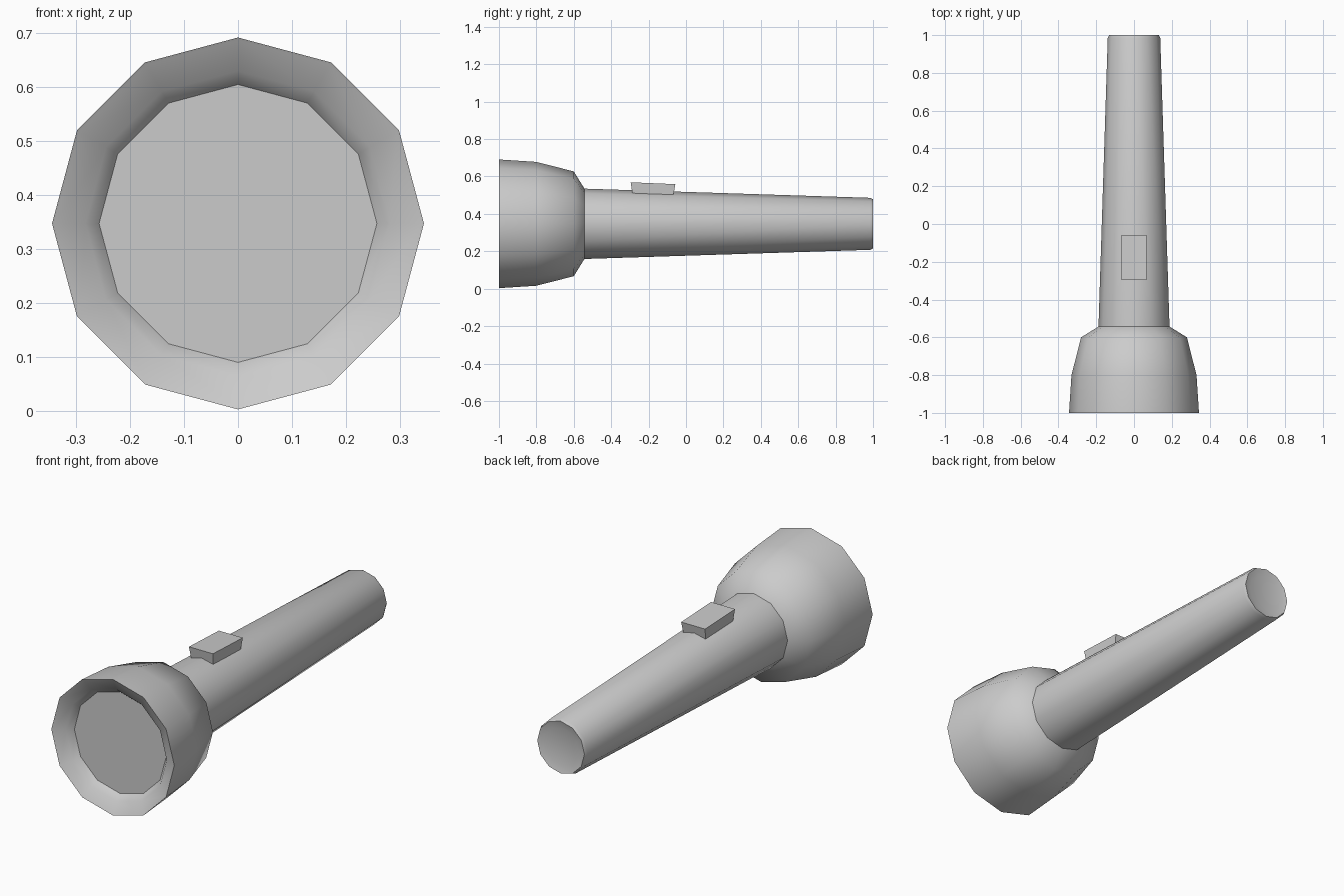
import bpy, bmesh, math

if "Cube" in bpy.data.objects:
    bpy.data.objects.remove(bpy.data.objects["Cube"])

AXIS_Z = 0.347
SIDES = 12


def finish(name, bm, angle=None):
    bmesh.ops.recalc_face_normals(bm, faces=bm.faces)
    me = bpy.data.meshes.new(name)
    bm.to_mesh(me)
    bm.free()
    ob = bpy.data.objects.new(name, me)
    bpy.context.collection.objects.link(ob)
    if angle:
        for p in me.polygons:
            p.use_smooth = True
        me.set_sharp_from_angle(angle=math.radians(angle))
    return ob


def lathe(name, profile, angle, cap_start=False, cap_end=False):
    """Turn (y, radius) points around the torch axis."""
    bm = bmesh.new()
    rings = []
    for y, r in profile:
        rings.append([bm.verts.new((r * math.cos(a), y, AXIS_Z + r * math.sin(a)))
                      for a in (2 * math.pi * i / SIDES for i in range(SIDES))])
    for a, b in zip(rings, rings[1:]):
        for i in range(SIDES):
            j = (i + 1) % SIDES
            bm.faces.new((a[i], a[j], b[j], b[i]))
    if cap_start:
        bm.faces.new(rings[0])
    if cap_end:
        bm.faces.new(rings[-1])
    return finish(name, bm, angle)


# Flared head: dished rim, outer shell, shoulder down to the handle
lathe("head", [(-0.94, 0.257), (-0.972, 0.282), (-0.997, 0.339), (-1.0, 0.344),
               (-0.8, 0.331), (-0.6, 0.28), (-0.543, 0.188)], 60)

# Flat lens closing the rim
bm = bmesh.new()
bm.faces.new([bm.verts.new((0.257 * math.cos(a), -0.94, AXIS_Z + 0.257 * math.sin(a)))
              for a in (-2 * math.pi * i / SIDES for i in range(SIDES))])
me = bpy.data.meshes.new("lens")
bm.to_mesh(me)
bm.free()
bpy.context.collection.objects.link(bpy.data.objects.new("lens", me))

# Tapered handle with chamfered, slightly dished end cap
lathe("handle", [(-0.543, 0.188), (0.985, 0.139), (1.0, 0.132), (0.99, 0.095)], 80,
      cap_end=True)

# Switch block: slightly flared towards the top, following the handle taper
bm = bmesh.new()
bmesh.ops.create_cube(bm, size=2)
for v in bm.verts:
    top, back = v.co.z > 0, v.co.y > 0
    v.co.x *= 0.067 if top else 0.062
    if top:
        v.co.y, v.co.z = (-0.057, 0.559) if back else (-0.296, 0.569)
    else:
        v.co.y, v.co.z = (-0.067, 0.502) if back else (-0.287, 0.511)
finish("switch", bm)
